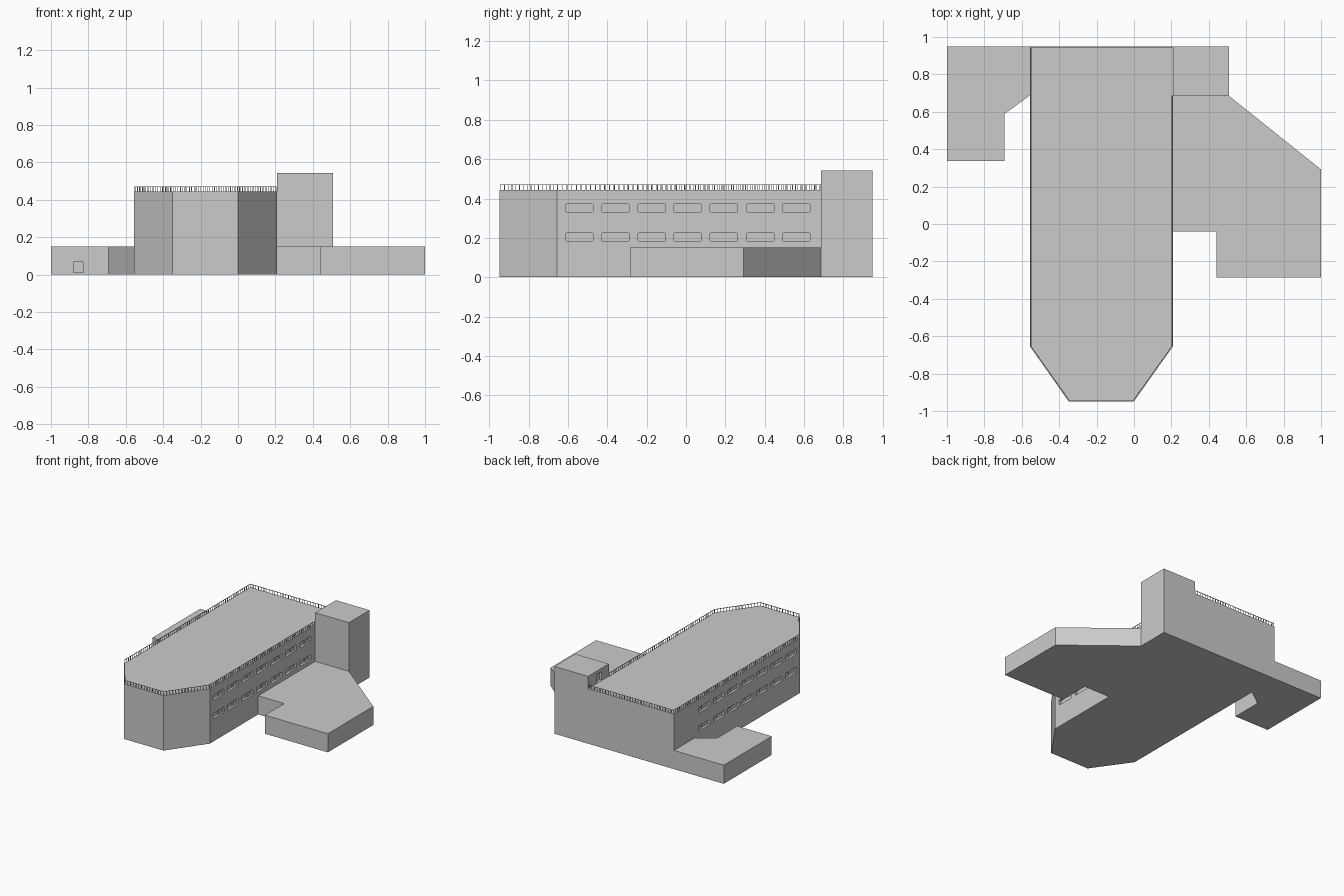
import bpy, bmesh, math
from mathutils import Vector, Matrix

if "Cube" in bpy.data.objects:
    bpy.data.objects.remove(bpy.data.objects["Cube"])


def finish(bm, name):
    bmesh.ops.recalc_face_normals(bm, faces=bm.faces)
    me = bpy.data.meshes.new(name)
    bm.to_mesh(me)
    bm.free()
    ob = bpy.data.objects.new(name, me)
    bpy.context.collection.objects.link(ob)
    return ob


def prism(name, outline, height):
    bm = bmesh.new()
    face = bm.faces.new([bm.verts.new((x, y, 0)) for x, y in outline])
    ext = bmesh.ops.extrude_face_region(bm, geom=[face])
    top = [v for v in ext["geom"] if isinstance(v, bmesh.types.BMVert)]
    bmesh.ops.translate(bm, verts=top, vec=(0, 0, height))
    return finish(bm, name)


def add_box(bm, lo, hi, rot=None):
    lo, hi = Vector(lo), Vector(hi)
    m = Matrix.Translation((lo + hi) / 2) @ (rot or Matrix()) @ Matrix.Diagonal((*(hi - lo), 1))
    return bmesh.ops.create_cube(bm, size=1, matrix=m)["verts"]


def cut(target, bm):
    cutter = finish(bm, "cutter")
    cutter.hide_render = True
    mod = target.modifiers.new("openings", 'BOOLEAN')
    mod.operation, mod.solver, mod.object = 'DIFFERENCE', 'EXACT', cutter
    bpy.context.view_layer.objects.active = target
    bpy.ops.object.modifier_apply(modifier=mod.name)
    bpy.data.objects.remove(cutter)


XL, XR = -0.556, 0.208
main = prism("main_block", [(XR, 0.948), (XL, 0.948), (XL, -0.655), (-0.35, -0.948),
                            (0.0, -0.948), (XR, -0.655)], 0.443)
left_wing = prism("left_wing", [(-1, 0.948), (XL, 0.948), (XL, 0.688), (-0.692, 0.588),
                                (-0.692, 0.338), (-1, 0.338)], 0.15)
prism("right_wing", [(XR, 0.685), (0.508, 0.685), (1, 0.292), (1, -0.285),
                     (0.44, -0.285), (0.44, -0.04), (XR, -0.04)], 0.15)
tower = prism("stair_tower", [(XR, 0.948), (XR, 0.685), (0.508, 0.685), (0.508, 0.948)], 0.542)

# Recessed windows on both long walls, with a small sash in each
DEPTH = 0.02
holes, sashes = bmesh.new(), bmesh.new()
for wall, inward in ((XL, 1), (XR, -1)):
    xs = sorted((wall - inward * 0.02, wall + inward * DEPTH))
    ss = sorted((wall + inward * (DEPTH - 0.006), wall + inward * (DEPTH + 0.004)))
    for z in (0.183, 0.33):
        for i in range(7):
            y = -0.612 + i * 0.1837
            vs = add_box(holes, (xs[0], y, z), (xs[1], y + 0.14, z + 0.043))
            edges = {e for v in vs for e in v.link_edges
                     if abs(e.verts[0].co.x - e.verts[1].co.x) > 0.01}
            bmesh.ops.bevel(holes, geom=list(edges), offset=0.005, segments=1, affect='EDGES')
            add_box(sashes, (ss[0], y + 0.08, z + 0.001), (ss[1], y + 0.135, z + 0.028))
cut(main, holes)
finish(sashes, "window_sashes")

# Door in the left wing, and roof door in the tower
door = bmesh.new()
add_box(door, (-0.88, 0.32, 0.012), (-0.825, 0.35, 0.068))
cut(left_wing, door)
door = bmesh.new()
add_box(door, (XR - 0.02, 0.775, 0.445), (XR + 0.02, 0.835, 0.515))
cut(tower, door)

# Roof railing: posts and top rail, open at the tower
T = 0.0035
path = [(0.203, 0.685), (0.203, -0.653), (-0.003, -0.942), (-0.347, -0.942),
        (-0.551, -0.653), (-0.551, 0.943), (0.203, 0.943)]
rail = bmesh.new()
for a, b in zip(path, path[1:]):
    a, b = Vector(a), Vector(b)
    d = b - a
    rot = Matrix.Rotation(math.atan2(d.y, d.x), 4, 'Z')
    mid = Vector(((a.x + b.x) / 2, (a.y + b.y) / 2, 0.4705))
    half = Vector((d.length + T, T, T)) / 2
    add_box(rail, mid - half, mid + half, rot)
    n = round(d.length / 0.024)
    for i in range(n + 1):
        p = a + d * i / n
        add_box(rail, (p.x - T / 2, p.y - T / 2, 0.44), (p.x + T / 2, p.y + T / 2, 0.47))
finish(rail, "roof_railing")
